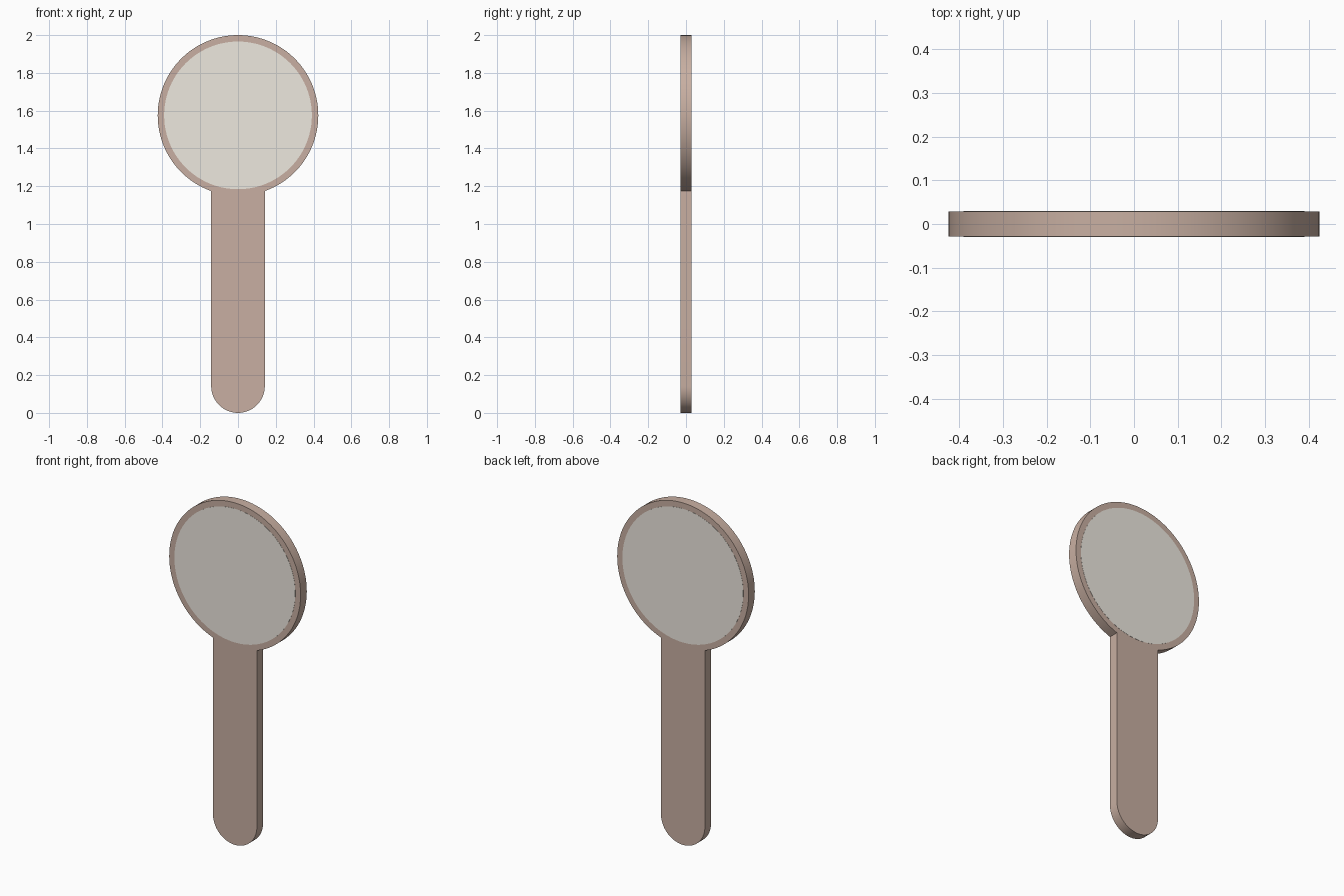
import bpy, bmesh, math

if "Cube" in bpy.data.objects:
    bpy.data.objects.remove(bpy.data.objects["Cube"])

R, CZ = 0.425, 1.575      # round head
W = 0.142                 # handle half width
PANEL_R = 0.391
HALF_T = 0.0285


def material(name, rgb):
    m = bpy.data.materials.new(name)
    m.diffuse_color = (*rgb, 1)
    m.use_nodes = True
    m.node_tree.nodes["Principled BSDF"].inputs["Base Color"].default_value = m.diffuse_color
    return m


def arc(cz, r, a0, a1, n):
    return [(r * math.cos(a0 + (a1 - a0) * i / n), cz + r * math.sin(a0 + (a1 - a0) * i / n))
            for i in range(n + 1)]


def plate(name, outline, y0, y1, mat):
    """Extrude an x-z outline from y0 to y1."""
    bm = bmesh.new()
    face = bm.faces.new([bm.verts.new((x, y0, z)) for x, z in outline])
    ext = bmesh.ops.extrude_face_region(bm, geom=[face])
    verts = [v for v in ext["geom"] if isinstance(v, bmesh.types.BMVert)]
    bmesh.ops.translate(bm, verts=verts, vec=(0, y1 - y0, 0))
    bmesh.ops.recalc_face_normals(bm, faces=bm.faces[:])
    me = bpy.data.meshes.new(name)
    bm.to_mesh(me)
    bm.free()
    me.materials.append(mat)
    ob = bpy.data.objects.new(name, me)
    bpy.context.collection.objects.link(ob)
    bpy.context.view_layer.objects.active = ob
    ob.select_set(True)
    bpy.ops.object.shade_smooth_by_angle(angle=math.radians(30))
    ob.select_set(False)
    return ob


brown = material("brown", (0.58, 0.43, 0.36))
cream = material("cream", (0.85, 0.81, 0.74))

# Paddle body: round head joined to a handle with a rounded end
a = math.asin(W / R)
outline = arc(CZ, R, -math.pi / 2 + a, 1.5 * math.pi - a, 96) + arc(W, W, math.pi, 2 * math.pi, 32)
plate("paddle_body", outline, -HALF_T, HALF_T, brown)

# Cream panels on both faces
disc = arc(CZ, PANEL_R, 0, 2 * math.pi, 96)[:-1]
for name, s in (("front_panel", -1), ("back_panel", 1)):
    plate(name, disc, s * (HALF_T - 0.004), s * (HALF_T + 0.001), cream)
